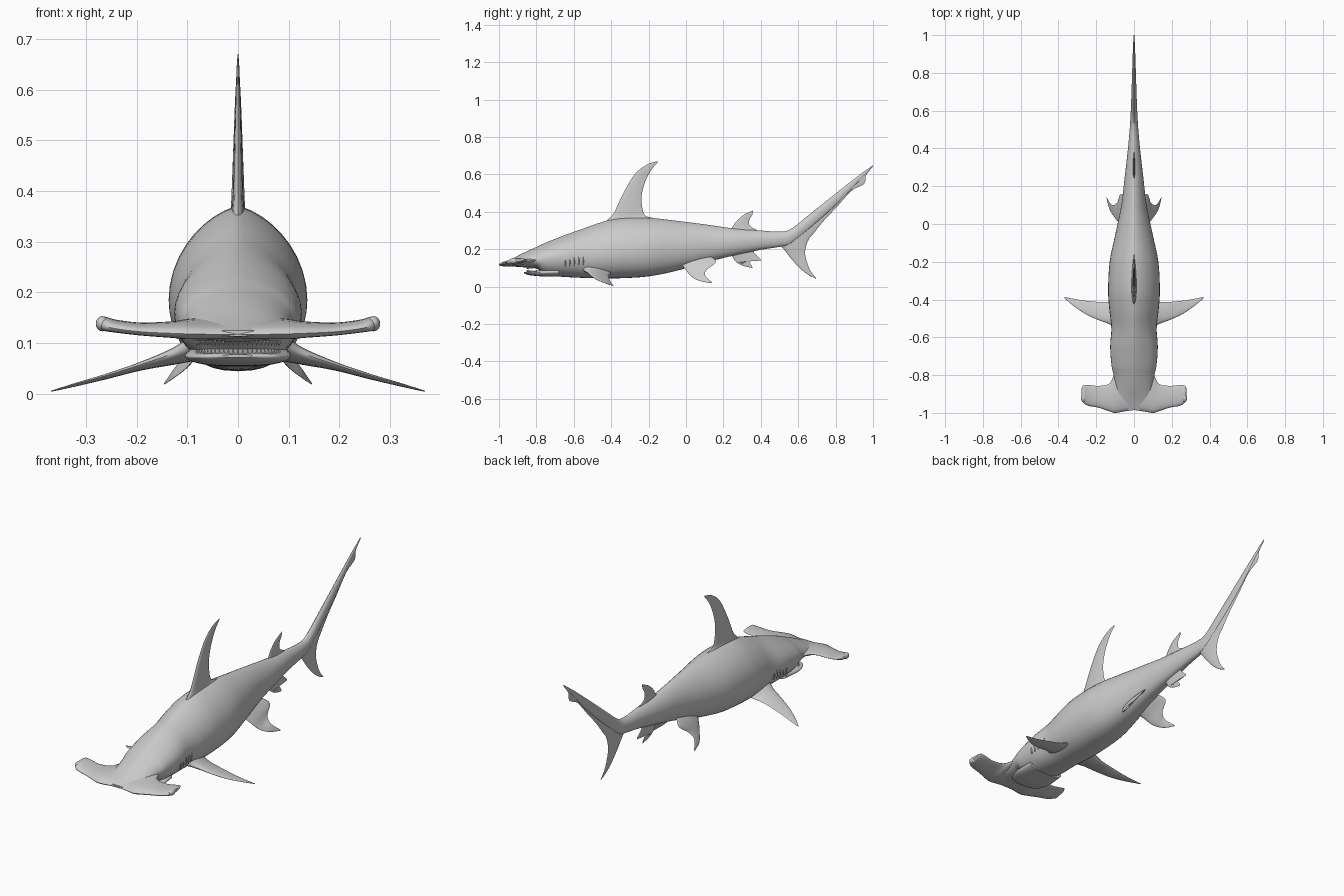
import bpy, bmesh, math
from mathutils import Vector, Matrix


def catmull(rows, n):
    """Smoothly resample rows of numbers with n steps per span."""
    out = []
    for i in range(len(rows) - 1):
        p0, p1, p2 = rows[max(i - 1, 0)], rows[i], rows[i + 1]
        p3 = rows[min(i + 2, len(rows) - 1)]
        for k in range(n):
            t = k / n
            out.append([0.5 * (2 * b + (c - a) * t + (2 * a - 5 * b + 4 * c - d) * t * t
                               + (3 * b - a - 3 * c + d) * t ** 3)
                        for a, b, c, d in zip(p0, p1, p2, p3)])
    return out + [list(rows[-1])]


def finish(name, bm, mirror=False, angle=50):
    bmesh.ops.recalc_face_normals(bm, faces=bm.faces)
    me = bpy.data.meshes.new(name)
    bm.to_mesh(me)
    bm.free()
    me.shade_smooth()
    me.set_sharp_from_angle(angle=math.radians(angle))
    ob = bpy.data.objects.new(name, me)
    bpy.context.collection.objects.link(ob)
    if mirror:
        ob.modifiers.new("mirror", 'MIRROR').use_mirror_merge = False
    return ob


def loft(name, rings, mirror=False):
    bm = bmesh.new()
    vs = [[bm.verts.new(p) for p in r] for r in rings]
    n = len(vs[0])
    for a, b in zip(vs, vs[1:]):
        for i in range(n):
            j = (i + 1) % n
            bm.faces.new((a[i], a[j], b[j], b[i]))
    bm.faces.new(vs[0])
    bm.faces.new(vs[-1])
    return finish(name, bm, mirror)


def trunk(name, rows, upper=1.35, lower=0.85, n=40, steps=5):
    """Rows: y, top z, bottom z, widest z, half width."""
    rings = []
    for y, top, bot, mid, w in catmull(rows, steps):
        ring = []
        for k in range(n):
            a = 2 * math.pi * k / n
            c, s = math.cos(a), math.sin(a)
            e = upper if s > 0 else lower
            x = w * math.copysign(abs(c) ** e, c)
            ring.append((x, y, mid + s * ((top - mid) if s > 0 else (mid - bot))))
        rings.append(ring)
    return loft(name, rings)


def fin(name, stations, mirror=False, n=20, steps=5):
    """Stations: (leading point, trailing point, half thickness) from root to tip."""
    rows = catmull([[*l, *t, h] for l, t, h in stations], steps)
    mids = [(Vector(r[:3]) + Vector(r[3:6])) / 2 for r in rows]
    rings = []
    for i, r in enumerate(rows):
        lead, chord = Vector(r[:3]), Vector(r[3:6]) - Vector(r[:3])
        span = mids[min(i + 1, len(mids) - 1)] - mids[max(i - 1, 0)]
        normal = chord.cross(span).normalized()
        ring = []
        for k in range(n):
            a = 2 * math.pi * k / n
            t = (1 - math.cos(a)) / 2
            ring.append(lead + chord * t + normal * (r[6] * math.sin(a) * (1.2 - 0.6 * t)))
        rings.append(ring)
    return loft(name, rings, mirror)


def flat(rows):
    """Fin stations on the centre plane: lead y, z, trail y, z, half thickness."""
    return [((0, a, b), (0, c, d), h) for a, b, c, d, h in rows]


# Body from snout to tail tip
trunk("body", [
    (-0.985, 0.125, 0.113, 0.118, 0.085), (-0.93, 0.15, 0.108, 0.12, 0.095),
    (-0.86, 0.185, 0.103, 0.13, 0.10), (-0.80, 0.212, 0.098, 0.14, 0.108),
    (-0.75, 0.235, 0.062, 0.15, 0.119), (-0.65, 0.275, 0.052, 0.16, 0.126),
    (-0.55, 0.31, 0.047, 0.165, 0.120), (-0.45, 0.345, 0.045, 0.175, 0.131),
    (-0.35, 0.367, 0.045, 0.185, 0.137), (-0.2, 0.368, 0.055, 0.195, 0.129),
    (-0.05, 0.352, 0.085, 0.205, 0.098), (0.1, 0.333, 0.128, 0.22, 0.067),
    (0.25, 0.312, 0.165, 0.235, 0.049), (0.4, 0.30, 0.197, 0.248, 0.032),
    (0.5, 0.294, 0.213, 0.255, 0.023), (0.56, 0.308, 0.228, 0.268, 0.019),
    (0.65, 0.378, 0.30, 0.34, 0.015), (0.8, 0.498, 0.435, 0.467, 0.010),
    (0.92, 0.592, 0.558, 0.575, 0.006), (1.0, 0.65, 0.643, 0.646, 0.002)])

# Lower jaw below the mouth opening
trunk("lower_jaw", [
    (-0.865, 0.077, 0.071, 0.074, 0.03), (-0.85, 0.080, 0.064, 0.073, 0.072),
    (-0.82, 0.082, 0.059, 0.073, 0.092), (-0.77, 0.09, 0.055, 0.075, 0.105),
    (-0.68, 0.10, 0.053, 0.08, 0.10)], upper=0.6, lower=0.7)

# Hammer-shaped head wing
fin("hammer_head", [
    ((0.0, -0.985, 0.117), (0.0, -0.76, 0.15), 0.016),
    ((0.05, -0.992, 0.117), (0.05, -0.76, 0.15), 0.018),
    ((0.10, -1.0, 0.118), (0.10, -0.79, 0.142), 0.018),
    ((0.13, -0.992, 0.119), (0.13, -0.845, 0.138), 0.015),
    ((0.19, -0.972, 0.122), (0.19, -0.857, 0.136), 0.012),
    ((0.24, -0.963, 0.128), (0.24, -0.852, 0.141), 0.012),
    ((0.265, -0.950, 0.134), (0.268, -0.855, 0.146), 0.014),
    ((0.277, -0.925, 0.139), (0.277, -0.87, 0.144), 0.008)], mirror=True)

# Eyes on the hammer tips
bm = bmesh.new()
bmesh.ops.create_uvsphere(bm, u_segments=20, v_segments=12, radius=1,
                          matrix=Matrix.Translation((0.268, -0.922, 0.138))
                          @ Matrix.Diagonal((0.013, 0.022, 0.015, 1)))
finish("eye", bm, mirror=True)

# Two rows of teeth
bm = bmesh.new()
for z, turn in ((0.099, math.pi), (0.084, 0)):
    for i in range(25):
        a = math.radians(-78 + 156 * i / 24)
        m = (Matrix.Translation((0.084 * math.sin(a), -0.785 - 0.065 * math.cos(a), z))
             @ Matrix.Rotation(turn, 4, 'X'))
        bmesh.ops.create_cone(bm, cap_ends=True, segments=6, radius1=0.0035,
                              radius2=0, depth=0.012, matrix=m)
finish("teeth", bm, angle=30)

# Gill slits on each side
bm = bmesh.new()
for i in range(5):
    m = (Matrix.Translation((0.119 - 0.001 * i, -0.645 + 0.024 * i, 0.142))
         @ Matrix.Diagonal((0.006, 0.003, 0.034 - 0.002 * i, 1)))
    bmesh.ops.create_uvsphere(bm, u_segments=8, v_segments=10, radius=1, matrix=m)
finish("gill_slits", bm, mirror=True)

# Fins on the centre line
fin("dorsal_fin", flat([
    (-0.45, 0.325, -0.175, 0.345, 0.018), (-0.415, 0.362, -0.172, 0.366, 0.014),
    (-0.385, 0.395, -0.222, 0.385, 0.011), (-0.335, 0.50, -0.238, 0.47, 0.008),
    (-0.275, 0.60, -0.222, 0.55, 0.005), (-0.21, 0.652, -0.188, 0.62, 0.003),
    (-0.152, 0.671, -0.153, 0.662, 0.001)]))
fin("second_dorsal_fin", flat([
    (0.21, 0.29, 0.38, 0.275, 0.008), (0.245, 0.315, 0.395, 0.293, 0.006),
    (0.265, 0.345, 0.345, 0.322, 0.004), (0.305, 0.382, 0.338, 0.352, 0.003),
    (0.358, 0.407, 0.355, 0.385, 0.001)]))
fin("anal_fin", flat([
    (0.23, 0.19, 0.37, 0.21, 0.008), (0.25, 0.158, 0.365, 0.18, 0.006),
    (0.265, 0.135, 0.402, 0.14, 0.004), (0.30, 0.113, 0.335, 0.148, 0.003),
    (0.356, 0.10, 0.35, 0.115, 0.001)]))
fin("upper_tail_lobe", flat([
    (0.50, 0.28, 0.57, 0.20, 0.014), (0.57, 0.312, 0.655, 0.255, 0.010),
    (0.66, 0.385, 0.73, 0.345, 0.007), (0.76, 0.465, 0.805, 0.425, 0.005),
    (0.86, 0.545, 0.885, 0.512, 0.004), (0.92, 0.592, 0.952, 0.55, 0.003),
    (0.945, 0.61, 0.962, 0.595, 0.002), (1.0, 0.65, 1.0, 0.643, 0.001)]))
fin("lower_tail_lobe", flat([
    (0.48, 0.235, 0.69, 0.31, 0.012), (0.515, 0.21, 0.648, 0.235, 0.010),
    (0.56, 0.152, 0.637, 0.175, 0.006), (0.61, 0.098, 0.652, 0.115, 0.004),
    (0.655, 0.062, 0.672, 0.075, 0.002), (0.695, 0.043, 0.697, 0.046, 0.001)]))

# Paired fins
fin("pectoral_fin", [
    ((0.08, -0.57, 0.105), (0.08, -0.40, 0.075), 0.026),
    ((0.12, -0.535, 0.083), (0.13, -0.412, 0.062), 0.016),
    ((0.19, -0.508, 0.058), (0.195, -0.412, 0.048), 0.008),
    ((0.26, -0.475, 0.036), (0.265, -0.405, 0.029), 0.005),
    ((0.325, -0.43, 0.018), (0.325, -0.395, 0.014), 0.003),
    ((0.369, -0.392, 0.005), (0.369, -0.386, 0.004), 0.001)], mirror=True)
fin("pelvic_fin", [
    ((0.03, -0.04, 0.14), (0.035, 0.13, 0.165), 0.012),
    ((0.07, -0.005, 0.095), (0.07, 0.16, 0.132), 0.008),
    ((0.098, 0.028, 0.055), (0.09, 0.112, 0.09), 0.005),
    ((0.128, 0.075, 0.03), (0.118, 0.102, 0.06), 0.003),
    ((0.146, 0.14, 0.018), (0.144, 0.14, 0.023), 0.001)], mirror=True)
